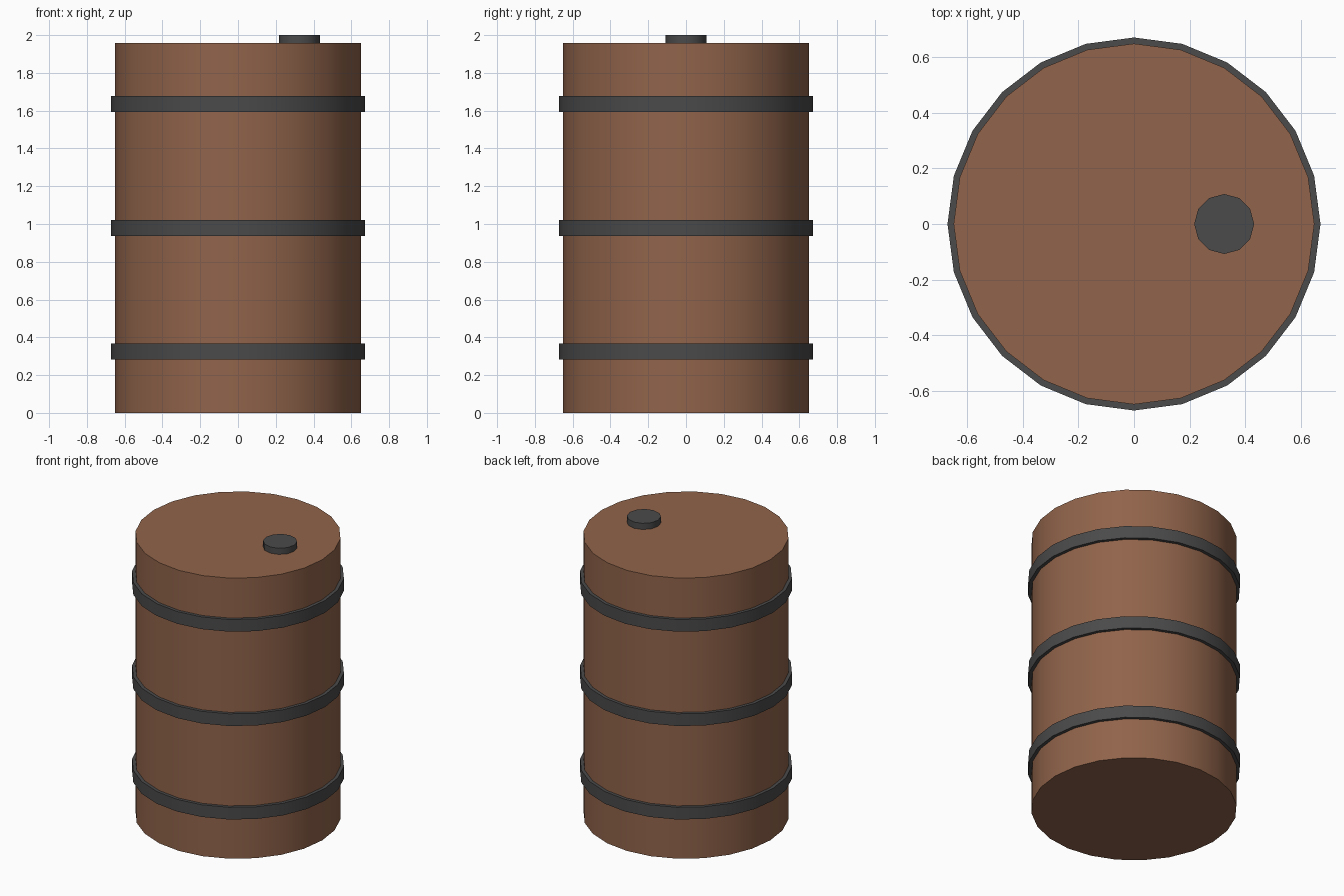
import bpy, math

if "Cube" in bpy.data.objects:
    bpy.data.objects.remove(bpy.data.objects["Cube"])

SIDES = 24
BODY_R, BODY_H = 0.65, 1.957
HOOP_R, HOOP_H = 0.672, 0.085


def material(name, rgb):
    m = bpy.data.materials.new(name)
    m.diffuse_color = (*rgb, 1)
    m.use_nodes = True
    m.node_tree.nodes["Principled BSDF"].inputs["Base Color"].default_value = m.diffuse_color
    return m


brown = material("barrel_brown", (0.283, 0.127, 0.070))
dark = material("dark_iron", (0.069, 0.069, 0.069))


def finish(ob, name, mat):
    ob.name = name
    ob.data.materials.append(mat)
    bpy.ops.object.select_all(action='DESELECT')
    ob.select_set(True)
    bpy.context.view_layer.objects.active = ob
    bpy.ops.object.shade_smooth_by_angle(angle=math.radians(35))


def cylinder(name, r, z0, z1, x, sides, mat):
    bpy.ops.mesh.primitive_cylinder_add(vertices=sides, radius=r, depth=z1 - z0,
                                        location=(x, 0, (z0 + z1) / 2))
    finish(bpy.context.object, name, mat)


def hoop(name, r_in, r_out, z_mid, height, mat):
    # rectangular section swept around z
    section = [(r_in, -height / 2), (r_out, -height / 2),
               (r_out, height / 2), (r_in, height / 2)]
    verts, faces = [], []
    for i in range(SIDES):
        a = math.tau * i / SIDES
        verts += [(r * math.cos(a), r * math.sin(a), z) for r, z in section]
        n = (i + 1) % SIDES
        for k in range(4):
            j = (k + 1) % 4
            faces.append((i * 4 + k, n * 4 + k, n * 4 + j, i * 4 + j))
    me = bpy.data.meshes.new(name)
    me.from_pydata(verts, [], faces)
    ob = bpy.data.objects.new(name, me)
    ob.location.z = z_mid
    bpy.context.collection.objects.link(ob)
    finish(ob, name, mat)


# barrel body
cylinder("barrel_body", BODY_R, 0, BODY_H, 0, SIDES, brown)

# three hoops
for label, z in (("lower", 0.326), ("middle", 0.978), ("upper", 1.636)):
    hoop(label + "_hoop", BODY_R - 0.01, HOOP_R, z, HOOP_H, dark)

# filler cap on the lid
cylinder("filler_cap", 0.108, BODY_H - 0.02, 2.0, 0.325, 12, dark)
